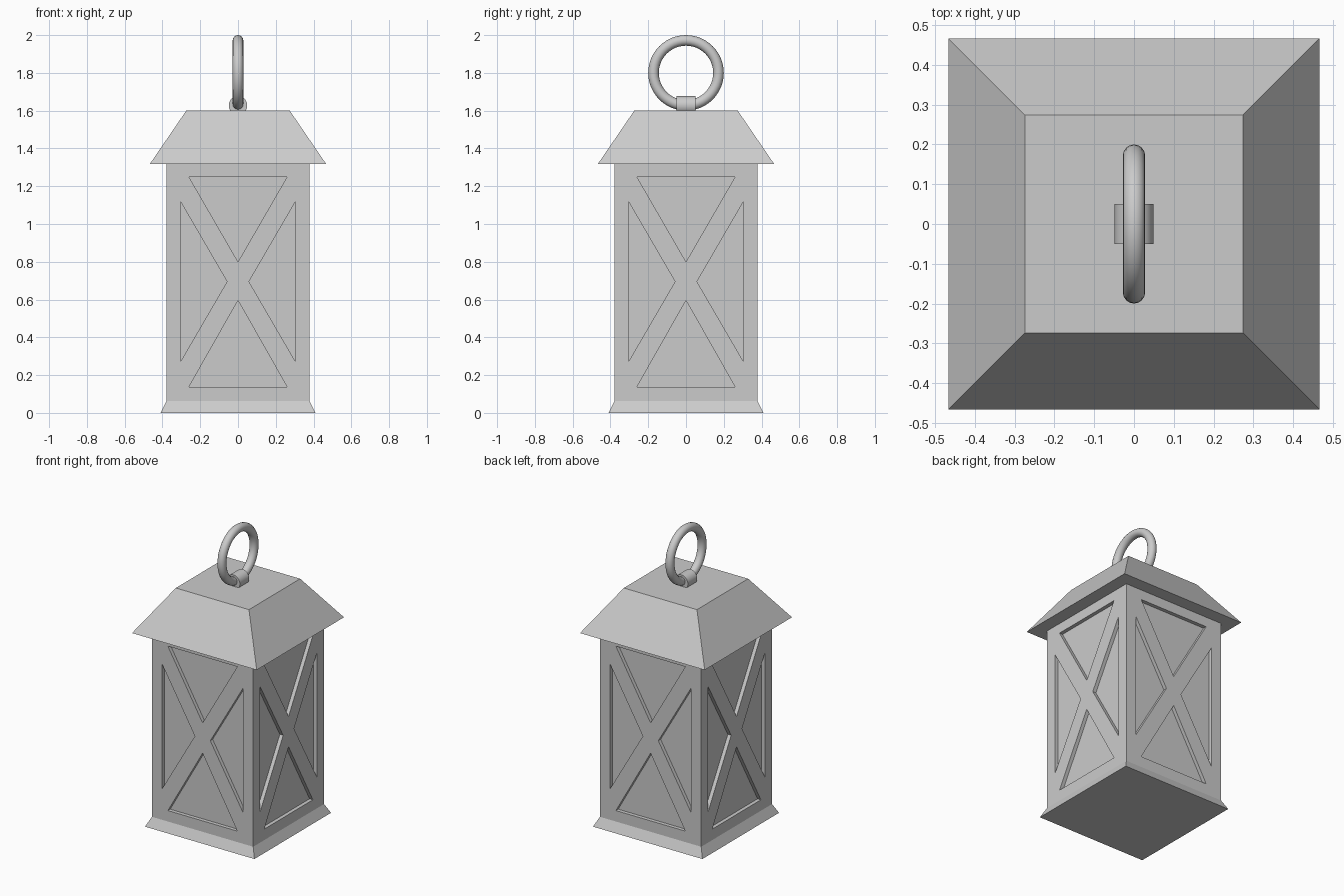
import bpy
import bmesh
import math
from mathutils import Matrix, Vector

cube = bpy.data.objects.get("Cube")
if cube:
    bpy.data.objects.remove(cube, do_unlink=True)

# One flat grey for the whole lantern
grey = bpy.data.materials.new("light_grey")
grey.use_nodes = True
grey.diffuse_color = (0.6, 0.6, 0.6, 1)
grey.node_tree.nodes["Principled BSDF"].inputs["Base Color"].default_value = (0.6, 0.6, 0.6, 1)


def add_object(name, bm):
    bmesh.ops.recalc_face_normals(bm, faces=bm.faces)
    mesh = bpy.data.meshes.new(name)
    bm.to_mesh(mesh)
    bm.free()
    mesh.materials.append(grey)
    obj = bpy.data.objects.new(name, mesh)
    bpy.context.collection.objects.link(obj)
    return obj


def square_loft(name, profile):
    """Closed solid of square sections given as (half width, height)."""
    bm = bmesh.new()
    rings = [[bm.verts.new((x * h, y * h, z))
              for x, y in ((-1, -1), (1, -1), (1, 1), (-1, 1))]
             for h, z in profile]
    for low, high in zip(rings, rings[1:]):
        for i in range(4):
            j = (i + 1) % 4
            bm.faces.new((low[i], low[j], high[j], high[i]))
    bm.faces.new(rings[0])
    bm.faces.new(rings[-1])
    return add_object(name, bm)


def add_prism(bm, outline, near, far, turn):
    """Extrude an x-z outline between two depths and turn it to one wall."""
    front, back = ([bm.verts.new(turn @ Vector((x, -d, z))) for x, z in outline]
                   for d in (near, far))
    bm.faces.new(front)
    bm.faces.new(back)
    for i in range(len(outline)):
        j = (i + 1) % len(outline)
        bm.faces.new((front[i], front[j], back[j], back[i]))


def make_active(obj):
    bpy.ops.object.select_all(action='DESELECT')
    obj.select_set(True)
    bpy.context.view_layer.objects.active = obj


# Body with flared foot, and overhanging roof
wall = 0.379
body = square_loft("body", [(0.41, 0), (wall, 0.063), (wall, 1.33)])
square_loft("roof", [(0.467, 1.317), (0.274, 1.6)])

# Triangular recesses around a cross brace on each wall
panels = [
    [(-0.26, 1.25), (0.26, 1.25), (0, 0.8)],
    [(-0.26, 0.137), (0.26, 0.137), (0, 0.595)],
]
for side in (-1, 1):
    panels.append([(side * 0.304, 1.118), (side * 0.304, 0.272), (side * 0.058, 0.695)])

bm = bmesh.new()
for quarter in range(4):
    turn = Matrix.Rotation(quarter * math.pi / 2, 3, 'Z')
    for outline in panels:
        add_prism(bm, outline, wall + 0.02, wall - 0.025, turn)
cutter = add_object("panel_cutter", bm)
cutter.hide_render = True
cut = body.modifiers.new("panels", 'BOOLEAN')
cut.operation = 'DIFFERENCE'
cut.solver = 'EXACT'
cut.object = cutter
make_active(body)
bpy.ops.object.modifier_apply(modifier=cut.name)
bpy.data.objects.remove(cutter, do_unlink=True)

# Carrying ring
bpy.ops.mesh.primitive_torus_add(major_radius=0.172, minor_radius=0.028,
                                 major_segments=48, minor_segments=16,
                                 location=(0, 0, 1.8), rotation=(0, math.pi / 2, 0))
ring = bpy.context.object
ring.name = "carrying_ring"

# Collar holding the ring on the roof
bpy.ops.mesh.primitive_cylinder_add(vertices=32, radius=0.049, depth=0.1,
                                    location=(0, 0, 1.628), rotation=(math.pi / 2, 0, 0))
collar = bpy.context.object
collar.name = "ring_collar"

for obj in (ring, collar):
    obj.data.materials.append(grey)
    make_active(obj)
    bpy.ops.object.shade_smooth_by_angle(angle=math.radians(40))
